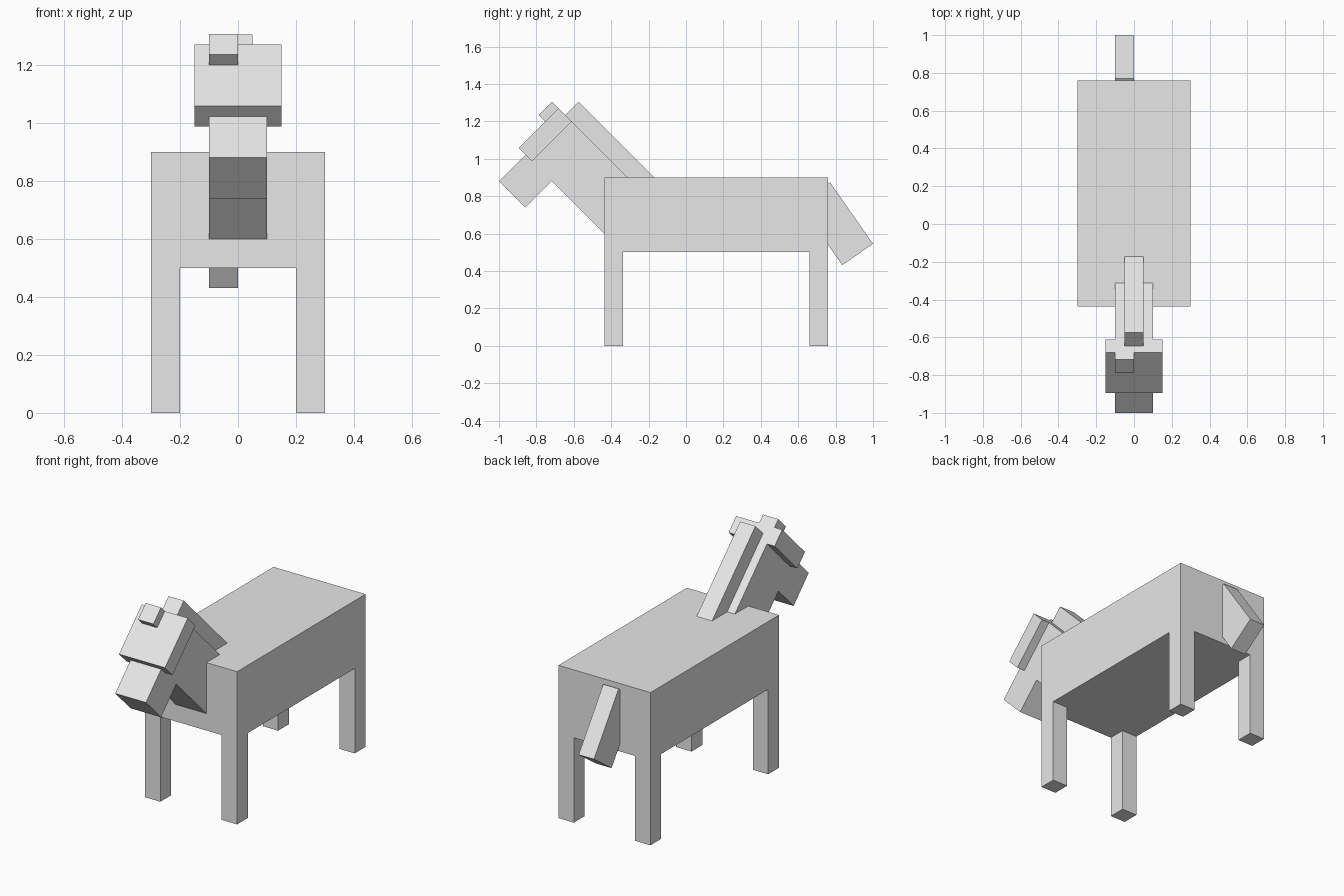
import bpy
import math
from mathutils import Matrix, Vector

if "Cube" in bpy.data.objects:
    bpy.data.objects.remove(bpy.data.objects["Cube"], do_unlink=True)

# One plain grey for the whole animal
grey = bpy.data.materials.new("light grey")
grey.use_nodes = True
grey.diffuse_color = (0.8, 0.8, 0.8, 1)
grey.node_tree.nodes["Principled BSDF"].inputs["Base Color"].default_value = (0.8, 0.8, 0.8, 1)


def box(name, centre, size, tilt=0):
    """Box of the given size, tilted in degrees about the x axis."""
    bpy.ops.mesh.primitive_cube_add(size=1)
    ob = bpy.context.object
    ob.name = ob.data.name = name
    ob.data.transform(Matrix.Diagonal(Vector((*size, 1))))
    ob.location = centre
    ob.rotation_euler.x = math.radians(tilt)
    ob.data.materials.append(grey)
    return ob


def diagonal_box(name, xs, sums, diffs):
    """Box tilted 45 degrees, bounded by x, by z + y and by z - y."""
    s, d = sum(sums) / 2, sum(diffs) / 2
    centre = (sum(xs) / 2, (s - d) / 2, (s + d) / 2)
    r = math.sqrt(2)
    size = (xs[1] - xs[0], (sums[1] - sums[0]) / r, (diffs[1] - diffs[0]) / r)
    return box(name, centre, size, 45)


# Body and legs
FRONT, BACK = -0.437, 0.759
box("body", (0, (FRONT + BACK) / 2, 0.7), (0.6, BACK - FRONT, 0.4))
for side, x in (("left", 0.25), ("right", -0.25)):
    for end, y in (("front", FRONT + 0.05), ("back", BACK - 0.05)):
        box(f"{end}_{side}_leg", (x, y, 0.25), (0.1, 0.1, 0.5))

# Neck, mane and head, all leaning forward
diagonal_box("neck", (-0.1, 0.1), (0.163, 0.588), (1.03, 1.88))
diagonal_box("mane", (-0.05, 0.05), (0.588, 0.729), (1.03, 1.88))
diagonal_box("muzzle", (-0.1, 0.1), (-0.12, 0.588), (1.598, 1.88))
diagonal_box("brow", (-0.15, 0.15), (0.164, 0.588), (1.81, 1.951))
diagonal_box("ear", (-0.1, 0.0), (0.447, 0.588), (1.88, 2.022))

# Tail, hanging off to one side
box("tail", (-0.05, 0.803, 0.652), (0.1, 0.2, 0.4), 35)
